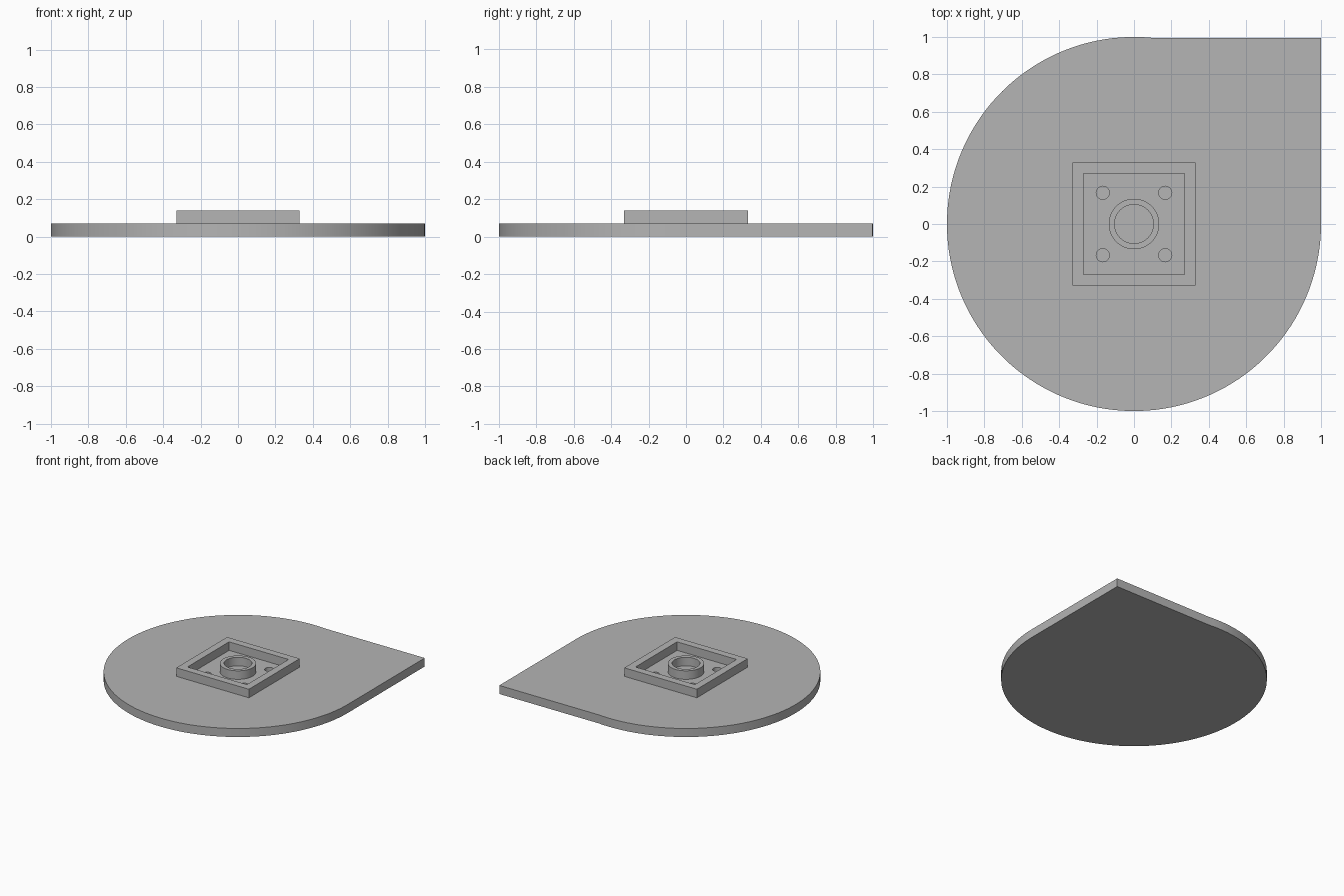
import bpy, bmesh
from math import acos, cos, sin, pi, sqrt, radians

cube = bpy.data.objects.get("Cube")
if cube:
    bpy.data.objects.remove(cube, do_unlink=True)

grey = bpy.data.materials.new("light grey")
grey.use_nodes = True
grey.diffuse_color = (0.46, 0.46, 0.46, 1)
grey.node_tree.nodes["Principled BSDF"].inputs["Base Color"].default_value = grey.diffuse_color

BASE_TOP, RIM_TOP = 0.07, 0.14
SINK = 0.01            # overlap of raised parts into the base
PEG_OFFSET, PEG_RADIUS, PEG_DEPTH = 0.167, 0.035, 0.045


def make_object(name, bm):
    bmesh.ops.recalc_face_normals(bm, faces=bm.faces)
    mesh = bpy.data.meshes.new(name)
    bm.to_mesh(mesh)
    bm.free()
    mesh.materials.append(grey)
    obj = bpy.data.objects.new(name, mesh)
    bpy.context.collection.objects.link(obj)
    return obj


def circle(radius, sides, start=0.0, sweep=2 * pi, closed=True):
    steps = sides if closed else sides - 1
    return [(radius * cos(start + sweep * i / steps),
             radius * sin(start + sweep * i / steps)) for i in range(sides)]


def prism(name, outline, z0, z1):
    bm = bmesh.new()
    face = bm.faces.new([bm.verts.new((x, y, z0)) for x, y in outline])
    top = bmesh.ops.extrude_face_region(bm, geom=[face], use_keep_orig=True)
    verts = [v for v in top["geom"] if isinstance(v, bmesh.types.BMVert)]
    bmesh.ops.translate(bm, vec=(0, 0, z1 - z0), verts=verts)
    return make_object(name, bm)


def ring(name, sides, outer, inner, z0, z1, start=0.0):
    bm = bmesh.new()
    loops = [[bm.verts.new((x, y, z)) for x, y in circle(r, sides, start)]
             for r, z in ((outer, z0), (outer, z1), (inner, z1), (inner, z0))]
    for a, b in zip(loops, loops[1:] + loops[:1]):
        for i in range(sides):
            j = (i + 1) % sides
            bm.faces.new((a[i], a[j], b[j], b[i]))
    return make_object(name, bm)


def smooth(obj):
    bpy.ops.object.select_all(action="DESELECT")
    obj.select_set(True)
    bpy.context.view_layer.objects.active = obj
    bpy.ops.object.shade_smooth_by_angle(angle=radians(30))


# Teardrop base: a round plate with one square corner
corner_y = 0.995
start = acos(sqrt(1 - corner_y ** 2))
arc = circle(1.0, 110, start, 2 * pi - start, closed=False)
base = prism("teardrop_base", arc + [(1.0, corner_y)], 0, BASE_TOP)

# Four blind peg holes in the floor of the square
cutters = [prism("peg_hole_cutter",
                 [(x + sx * PEG_OFFSET, y + sy * PEG_OFFSET)
                  for x, y in circle(PEG_RADIUS, 32)],
                 BASE_TOP - PEG_DEPTH, BASE_TOP + 0.05)
           for sx in (-1, 1) for sy in (-1, 1)]
bpy.context.view_layer.objects.active = base
for cutter in cutters:
    cutter.hide_render = True
    cut = base.modifiers.new("peg_hole", "BOOLEAN")
    cut.operation, cut.solver, cut.object = "DIFFERENCE", "EXACT", cutter
    bpy.ops.object.modifier_apply(modifier=cut.name)
    bpy.data.objects.remove(cutter, do_unlink=True)
smooth(base)

# Raised square rim
ring("square_rim", 4, 0.33 * sqrt(2), 0.27 * sqrt(2), BASE_TOP - SINK, RIM_TOP, pi / 4)

# Central tube
tube = ring("centre_tube", 64, 0.135, 0.104, BASE_TOP - SINK, RIM_TOP)
smooth(tube)
